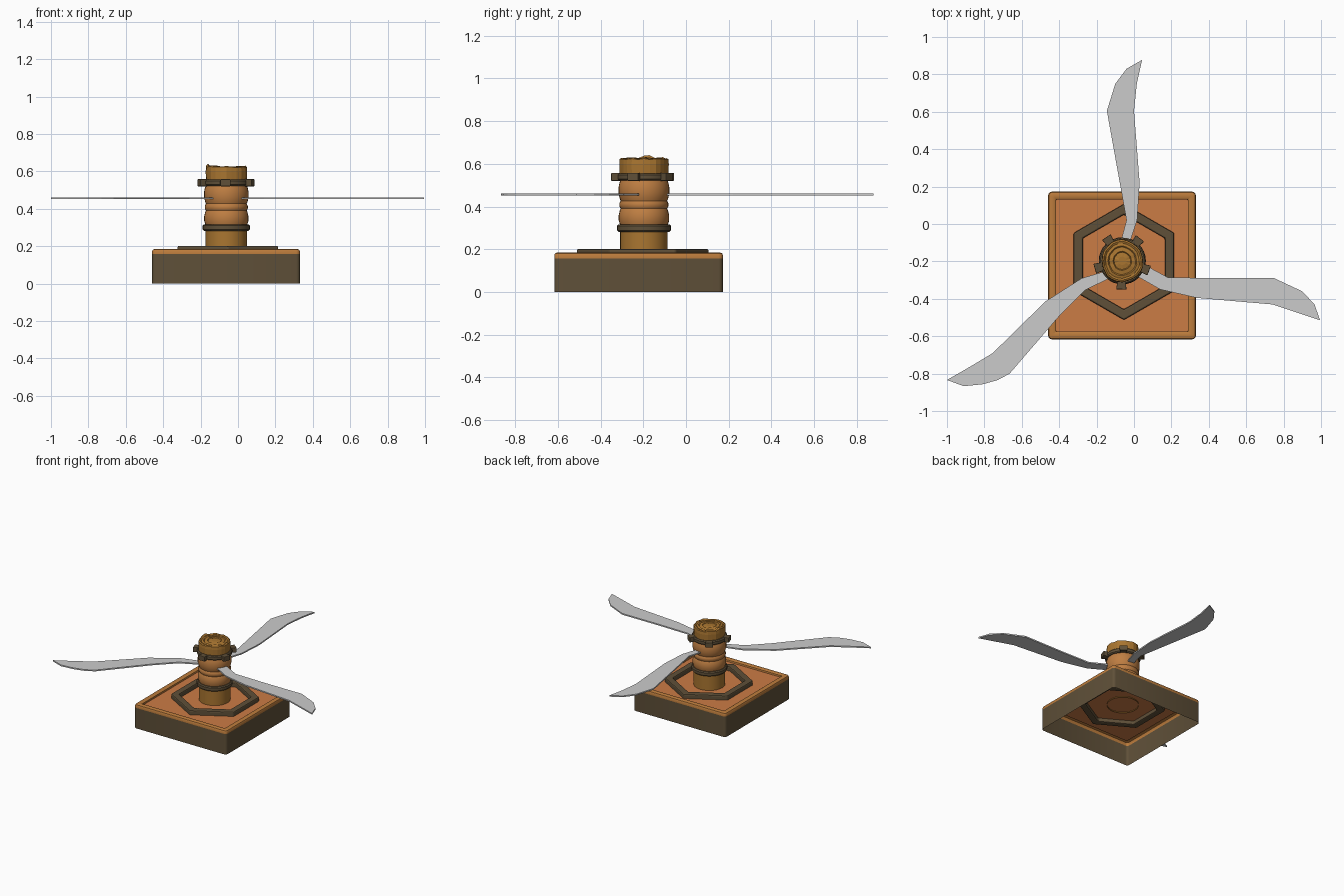
import bpy, bmesh, random
from math import sin, cos, pi, radians

if "Cube" in bpy.data.objects:
    bpy.data.objects.remove(bpy.data.objects["Cube"])

random.seed(4)


def mat(name, r, g, b):
    m = bpy.data.materials.new(name)
    m.diffuse_color = (r, g, b, 1)
    m.use_nodes = True
    m.node_tree.nodes["Principled BSDF"].inputs["Base Color"].default_value = m.diffuse_color
    return m


ORANGE = mat("orange_panel", 0.60, 0.20, 0.06)
TRIM = mat("trim_wood", 0.50, 0.20, 0.045)
DARK = mat("dark_brown", 0.115, 0.08, 0.04)
BODY = mat("hub_wood", 0.52, 0.21, 0.055)
LOG = mat("log_wood", 0.40, 0.18, 0.03)


def finish(bm, name, material=None, smooth=None, bevel=0):
    bmesh.ops.recalc_face_normals(bm, faces=bm.faces)
    me = bpy.data.meshes.new(name)
    bm.to_mesh(me)
    bm.free()
    ob = bpy.data.objects.new(name, me)
    bpy.context.collection.objects.link(ob)
    if material:
        me.materials.append(material)
    if bevel:
        mod = ob.modifiers.new("bevel", 'BEVEL')
        mod.width, mod.segments = bevel, 2
    if smooth:
        bpy.context.view_layer.objects.active = ob
        ob.select_set(True)
        bpy.ops.object.shade_smooth_by_angle(angle=radians(smooth))
        ob.select_set(False)
    return ob


def loft(bm, rings, closed=False, cap=False):
    """Join equal-length rings of points with quads."""
    vs = [[bm.verts.new(p) for p in ring] for ring in rings]
    pairs = list(zip(vs, vs[1:])) + ([(vs[-1], vs[0])] if closed else [])
    for a, b in pairs:
        n = len(a)
        for i in range(n):
            bm.faces.new((a[i], a[(i + 1) % n], b[(i + 1) % n], b[i]))
    if cap:
        bm.faces.new(vs[-1])


def circle(c, r, z, n, start=0.0):
    return [(c[0] + r * cos(start + 2 * pi * i / n),
             c[1] + r * sin(start + 2 * pi * i / n), z) for i in range(n)]


def rounded_square(c, h, z, r=0.02):
    pts = []
    for q, (sx, sy) in enumerate([(1, 1), (-1, 1), (-1, -1), (1, -1)]):
        for k in range(4):
            a = q * pi / 2 + k * pi / 6
            pts.append((c[0] + sx * (h - r) + r * cos(a),
                        c[1] + sy * (h - r) + r * sin(a), z))
    return pts


def lathe(name, profile, material, n=32, closed=False, cap=False):
    bm = bmesh.new()
    loft(bm, [circle(HUB, r, z, n) for r, z in profile], closed, cap)
    return finish(bm, name, material, 40)


BASE = (-0.064, -0.222)
HEX = (-0.054, -0.203)
HUB = (-0.0625, -0.197)


# open-bottomed square base: walls, rounded trim, sunken panel
def base_part(name, steps, material, cap=False):
    bm = bmesh.new()
    loft(bm, [rounded_square(BASE, h, z, r) for h, z, r in steps], cap=cap)
    finish(bm, name, material, 35)


base_part("base_walls", [(0.395, 0, 0.02), (0.395, 0.158, 0.02)], DARK)
base_part("base_trim", [(0.395, 0.158, 0.02), (0.395, 0.172, 0.02), (0.391, 0.181, 0.018),
                        (0.382, 0.185, 0.014), (0.362, 0.185, 0.004),
                        (0.354, 0.180, 0.003), (0.352, 0.168, 0.003)], TRIM)
base_part("base_panel", [(0.353, 0.168, 0.003)], ORANGE, cap=True)

# hexagonal frame around the post
bm = bmesh.new()
loft(bm, [circle(HEX, r, z, 6, pi / 2) for r, z in
          [(0.31, 0.14), (0.31, 0.202), (0.253, 0.202), (0.253, 0.14)]], closed=True)
finish(bm, "hexagon_frame", DARK, bevel=0.008)

# central post
lathe("post_foot", [(0.111, 0.16), (0.111, 0.29)], LOG)
lathe("post_body", [(0.108, 0.30), (0.113, 0.318), (0.118, 0.335), (0.118, 0.36), (0.113, 0.382),
                    (0.109, 0.39), (0.115, 0.402), (0.115, 0.415), (0.109, 0.427),
                    (0.114, 0.44), (0.119, 0.462), (0.119, 0.49), (0.115, 0.51),
                    (0.108, 0.53)], BODY)


def band(name, z0, z1, r):
    b = 0.007
    lathe(name, [(0.10, z0), (r - b, z0), (r, z0 + b), (r, z1 - b), (r - b, z1), (0.10, z1)],
          DARK, closed=True)


band("lower_band", 0.282, 0.317, 0.126)
band("upper_band", 0.522, 0.556, 0.124)

# five teeth on the upper band
bm = bmesh.new()
for k in range(5):
    a = radians(-20 + 72 * k)
    rings = []
    for z in (0.520, 0.558):
        rings.append([(HUB[0] + u * cos(a) - v * sin(a), HUB[1] + u * sin(a) + v * cos(a), z)
                      for u, v in [(0.11, -0.022), (0.153, -0.028), (0.153, 0.028), (0.11, 0.022)]])
    loft(bm, rings, cap=True)
bmesh.ops.holes_fill(bm, edges=bm.edges)
finish(bm, "band_teeth", DARK, bevel=0.004)

# rough log end with growth rings on its top
bm = bmesh.new()
n = 24
wob = [random.uniform(-0.004, 0.004) for _ in range(n)]
chip = [random.uniform(-0.004, 0.006) for _ in range(n)]
chip[11], chip[12] = 0.015, 0.012
rings = []
for r, z, rough in [(0.111, 0.53, 0), (0.113, 0.60, 0), (0.111, 0.622, 0.6), (0.102, 0.626, 1),
                    (0.092, 0.622, 0.4), (0.078, 0.626, 0.4), (0.072, 0.621, 0.3),
                    (0.050, 0.625, 0.3), (0.045, 0.620, 0.2), (0.022, 0.624, 0.2)]:
    rings.append([(HUB[0] + (r + w * r / 0.11) * cos(2 * pi * i / n),
                   HUB[1] + (r + w * r / 0.11) * sin(2 * pi * i / n), z + c * rough)
                  for i, (w, c) in enumerate(zip(wob, chip))])
loft(bm, rings, cap=True)
finish(bm, "log_end", LOG)

# three curved blades, each a flat outline
BLADES = {
    "rear_blade": [(-.07, -.09), (-.04, .02), (-.145, .605), (-.1, .75), (-.04, .83), (.043, .877),
                   (.015, .75), (0, .605), (.03, .22), (.017, .02), (-.02, -.09)],
    "right_blade": [(0, -.27), (.14, -.35), (.335, -.395), (.74, -.43), (.995, -.515), (.965, -.43),
                    (.9, -.36), (.75, -.29), (.43, -.29), (.18, -.285), (.06, -.22)],
    "left_blade": [(-.13, -.245), (-.28, -.29), (-.475, -.415), (-.755, -.69), (-.88, -.765),
                   (-1, -.834), (-.91, -.867), (-.81, -.857), (-.73, -.835), (-.665, -.8),
                   (-.395, -.487), (-.26, -.353), (-.11, -.28)],
}
for name, outline in BLADES.items():
    bm = bmesh.new()
    bottom = bm.faces.new([bm.verts.new((x, y, 0.451)) for x, y in outline])
    top = bmesh.ops.extrude_face_region(bm, geom=[bottom], use_keep_orig=True)["geom"]
    bmesh.ops.translate(bm, vec=(0, 0, 0.01),
                        verts=[g for g in top if isinstance(g, bmesh.types.BMVert)])
    finish(bm, name)
